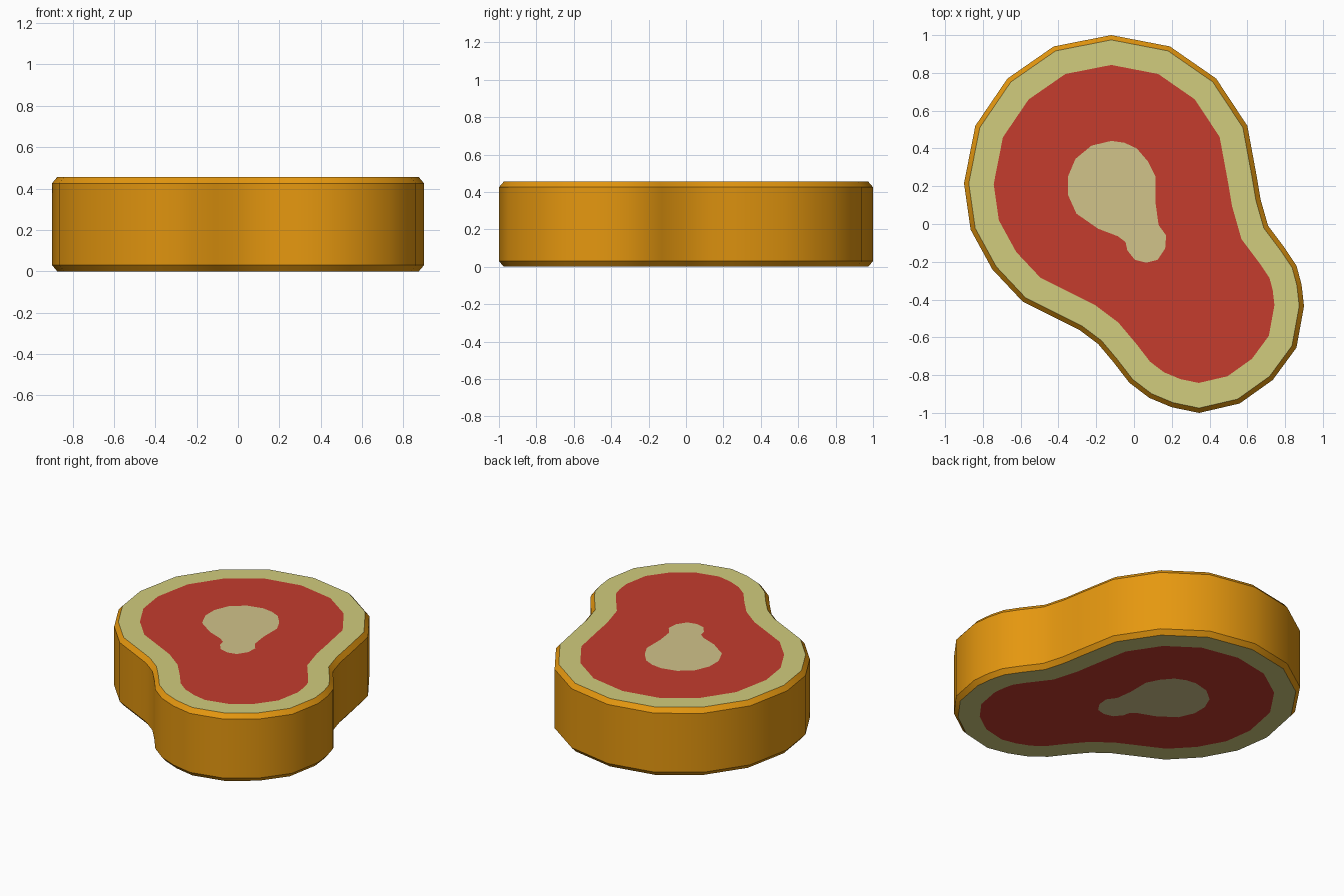
import bpy, bmesh, math
from mathutils import Vector
from mathutils.geometry import tessellate_polygon

if "Cube" in bpy.data.objects:
    bpy.data.objects.remove(bpy.data.objects["Cube"])

HEIGHT, BEVEL = 0.455, 0.03

# Outer outline of the slice, clockwise seen from above
OUTLINE = [(-.12, 1), (.19, .94), (.435, .77), (.60, .52), (.65, .25), (.67, .13),
           (.71, -.01), (.80, -.13), (.86, -.22), (.887, -.32), (.90, -.435),
           (.86, -.655), (.735, -.825), (.56, -.95), (.345, -1), (.20, -.97),
           (.08, -.92), (-.025, -.84), (-.11, -.73), (-.19, -.635), (-.29, -.56),
           (-.39, -.51), (-.59, -.41), (-.75, -.24), (-.865, -.03), (-.90, .215),
           (-.84, .52), (-.67, .77), (-.425, .94)]

# Outline of the bone patch
BONE = [(-.12, .44), (-.05, .43), (.015, .40), (.075, .33), (.115, .25), (.115, .105),
        (.13, -.005), (.17, -.06), (.165, -.13), (.125, -.19), (.065, -.205),
        (.005, -.19), (-.035, -.14), (-.045, -.095), (-.085, -.065), (-.19, -.025),
        (-.305, .055), (-.35, .155), (-.35, .25), (-.31, .345), (-.225, .415)]


def inset(points, dist):
    """Offset a clockwise outline inwards with mitred corners."""
    pts = [Vector(p) for p in points]
    out = []
    for i, p in enumerate(pts):
        a = (p - pts[i - 1]).normalized()
        b = (pts[(i + 1) % len(pts)] - p).normalized()
        na, nb = Vector((a.y, -a.x)), Vector((b.y, -b.x))
        out.append(p + (na + nb) * dist / (1 + na.dot(nb)))
    return out


def material(name, rgb):
    m = bpy.data.materials.new(name)
    lin = [c / 12.92 if c <= .04045 else ((c + .055) / 1.055) ** 2.4 for c in rgb]
    m.diffuse_color = (*lin, 1)
    m.use_nodes = True
    m.node_tree.nodes["Principled BSDF"].inputs["Base Color"].default_value = m.diffuse_color
    return m


bm = bmesh.new()


def loop(points, z):
    return [bm.verts.new((p[0], p[1], z)) for p in points]


def bridge(a, b, mat):
    for i in range(len(a)):
        j = (i + 1) % len(a)
        bm.faces.new((a[i], a[j], b[j], b[i])).material_index = mat


rim_outline, meat_outline = inset(OUTLINE, .025), inset(OUTLINE, .155)

# Bevelled rind around the side
bottom, low = loop(rim_outline, 0), loop(OUTLINE, BEVEL)
high, top = loop(OUTLINE, HEIGHT - BEVEL), loop(rim_outline, HEIGHT)
for a, b in ((bottom, low), (low, high), (high, top)):
    bridge(a, b, 0)

# Both cut faces: fat ring, meat, bone
for rim, z in ((bottom, 0), (top, HEIGHT)):
    meat, bone = loop(meat_outline, z), loop(BONE, z)
    bridge(rim, meat, 1)
    verts = meat + bone
    for tri in tessellate_polygon([[v.co for v in meat], [v.co for v in bone]]):
        bm.faces.new([verts[i] for i in tri]).material_index = 2
    bm.faces.new(bone).material_index = 3

bmesh.ops.recalc_face_normals(bm, faces=bm.faces)
mesh = bpy.data.meshes.new("meat_slice")
bm.to_mesh(mesh)
bm.free()
for name, rgb in (("orange rind", (.90, .595, .06)), ("pale fat", (.82, .80, .49)),
                  ("red meat", (.77, .235, .18)), ("beige bone", (.82, .765, .54))):
    mesh.materials.append(material(name, rgb))

slice_obj = bpy.data.objects.new("meat_slice", mesh)
bpy.context.collection.objects.link(slice_obj)
bpy.context.view_layer.objects.active = slice_obj
slice_obj.select_set(True)
bpy.ops.object.shade_smooth_by_angle(angle=math.radians(32))
